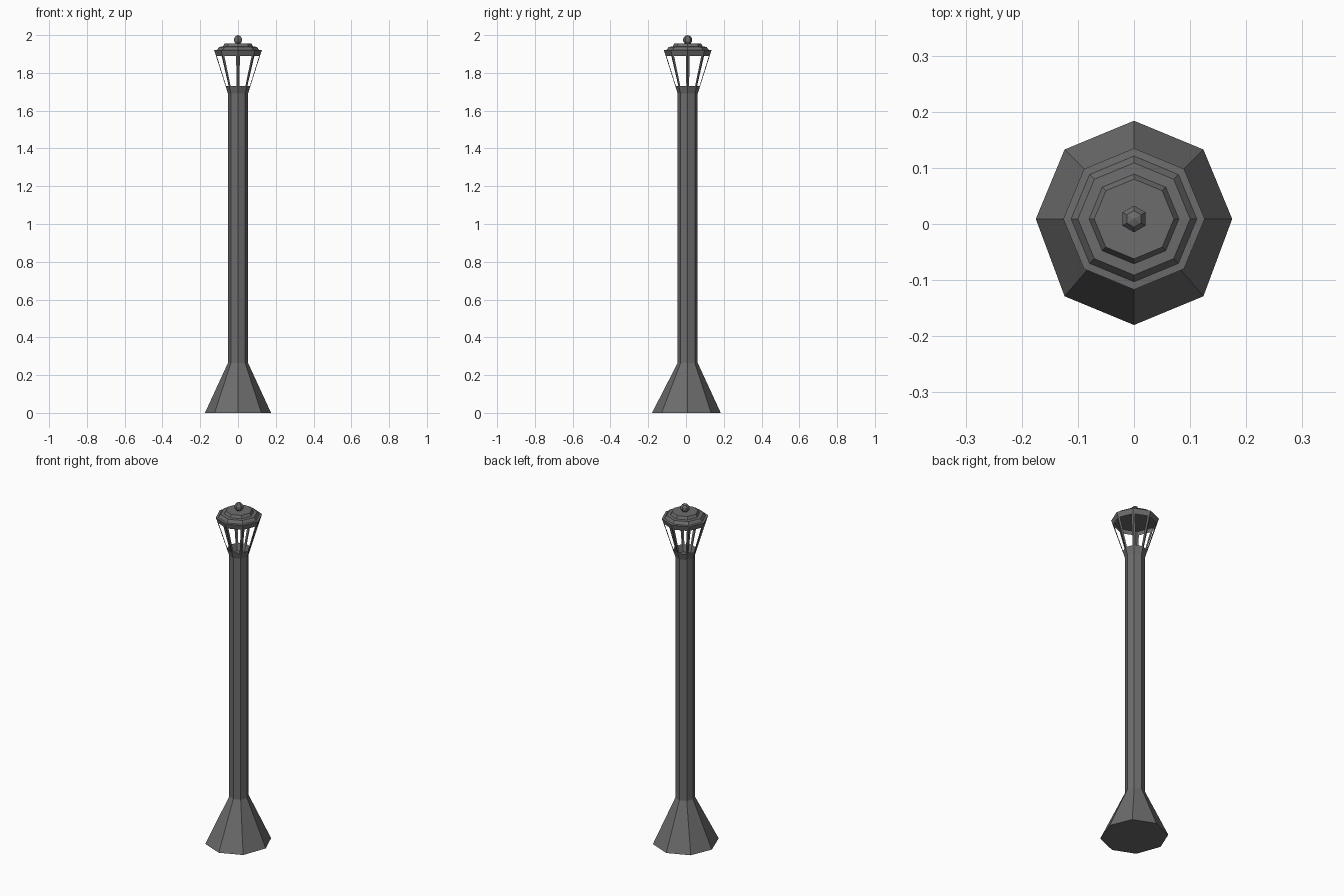
import bpy, bmesh, math
from mathutils import Vector

if "Cube" in bpy.data.objects:
    bpy.data.objects.remove(bpy.data.objects["Cube"])

CY = 0.009          # axis of the post in y
SIDES = 8

iron = bpy.data.materials.new("dark grey iron")
iron.diffuse_color = (0.15, 0.15, 0.15, 1)
iron.use_nodes = True
iron.node_tree.nodes["Principled BSDF"].inputs["Base Color"].default_value = iron.diffuse_color


def finish(name, bm):
    me = bpy.data.meshes.new(name)
    bm.to_mesh(me)
    bm.free()
    me.materials.append(iron)
    ob = bpy.data.objects.new(name, me)
    bpy.context.collection.objects.link(ob)
    return ob


def corner(r, z, i):
    a = 2 * math.pi * i / SIDES
    return Vector((r * math.cos(a), CY + r * math.sin(a), z))


def lathe(name, profile, cap_bottom=True, cap_top=True):
    """Octagonal part from (radius, height) points, bottom to top."""
    bm = bmesh.new()
    rings = [[bm.verts.new(corner(r, z, i)) for i in range(SIDES)] for r, z in profile]
    for lo, hi in zip(rings, rings[1:]):
        for i in range(SIDES):
            j = (i + 1) % SIDES
            bm.faces.new((lo[i], lo[j], hi[j], hi[i]))
    if cap_bottom:
        bm.faces.new(rings[0][::-1])
    if cap_top:
        bm.faces.new(rings[-1])
    return finish(name, bm)


# Flared foot, with its front edge pulled slightly forward
foot = lathe("foot", [(0.175, 0), (0.053, 0.265)], cap_top=False)
for v in foot.data.vertices:
    if v.co.z < 0.01 and v.co.y < CY - 0.05:
        v.co.y -= 0.014

# Straight shaft, closed at the top as the lantern floor
lathe("shaft", [(0.053, 0.265), (0.053, 1.69)], cap_bottom=False)

# Lantern frame: tapered thin panels, each with a window opening
bm = bmesh.new()
Z0, Z1, R0, R1 = 1.69, 1.92, 0.053, 0.126
for i in range(SIDES):
    a, b, c, d = corner(R0, Z0, i), corner(R0, Z0, i + 1), corner(R1, Z1, i + 1), corner(R1, Z1, i)

    def on_panel(z, inset, right):
        t = (z - Z0) / (Z1 - Z0)
        left_pt, right_pt = a.lerp(d, t), b.lerp(c, t)
        u = inset / (right_pt - left_pt).length
        return left_pt.lerp(right_pt, 1 - u if right else u)

    outer = [bm.verts.new(p) for p in (a, b, c, d)]
    inner = [bm.verts.new(on_panel(*q)) for q in
             ((1.73, 0.008, False), (1.73, 0.008, True), (1.89, 0.011, True), (1.89, 0.011, False))]
    for k in range(4):
        n = (k + 1) % 4
        bm.faces.new((outer[k], outer[n], inner[n], inner[k]))
bmesh.ops.remove_doubles(bm, verts=bm.verts, dist=0.0005)
finish("lantern_frame", bm)

# Stepped roof
lathe("roof", [(0.126, 1.92), (0.112, 1.921), (0.100, 1.938), (0.080, 1.939), (0.071, 1.955)])

# Ball finial
bm = bmesh.new()
bmesh.ops.create_uvsphere(bm, u_segments=6, v_segments=5, radius=0.025)
finial = finish("finial", bm)
finial.location = (0, CY, 1.975)
finial.rotation_euler.z = math.radians(30) if abs(max(v.co.x for v in finial.data.vertices)
                                                  - max(v.co.y for v in finial.data.vertices)) > 1e-4 and \
    max(v.co.x for v in finial.data.vertices) > max(v.co.y for v in finial.data.vertices) else 0
